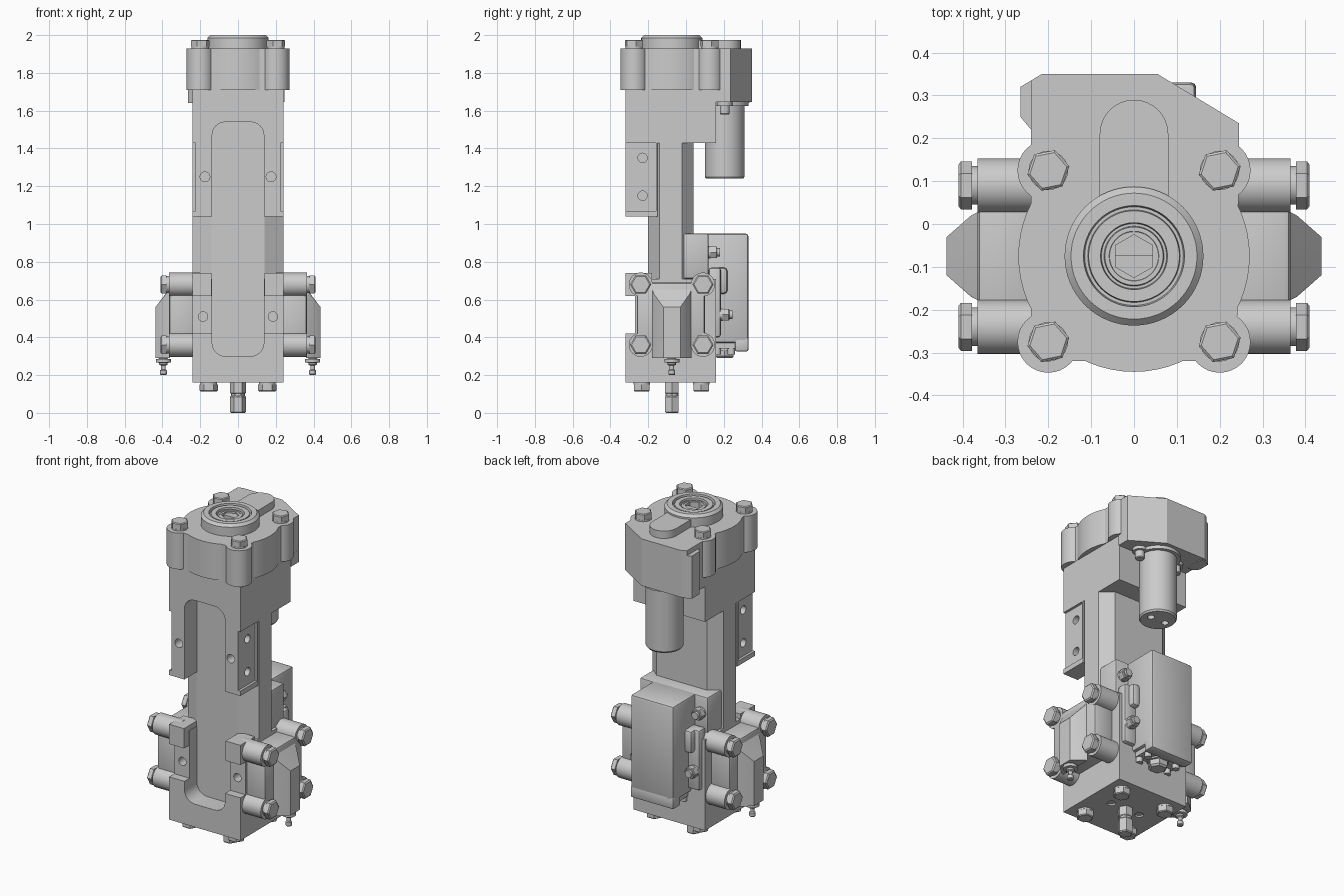
import bpy, bmesh, math
from mathutils import Matrix, Vector

if "Cube" in bpy.data.objects:
    bpy.data.objects.remove(bpy.data.objects["Cube"])

ROT = {'z': Matrix.Identity(4),
       'x': Matrix.Rotation(math.pi / 2, 4, 'Y'),
       'y': Matrix.Rotation(-math.pi / 2, 4, 'X')}


def finish(bm, name):
    bmesh.ops.recalc_face_normals(bm, faces=bm.faces)
    me = bpy.data.meshes.new(name)
    bm.to_mesh(me)
    bm.free()
    ob = bpy.data.objects.new(name, me)
    bpy.context.collection.objects.link(ob)
    return ob


def hull(name, pts):
    bm = bmesh.new()
    for p in pts:
        bm.verts.new(p)
    bmesh.ops.convex_hull(bm, input=bm.verts)
    bmesh.ops.dissolve_limit(bm, angle_limit=0.01, verts=bm.verts, edges=bm.edges)
    return finish(bm, name)


def box(name, x0, x1, y0, y1, z0, z1, bevel=0.0):
    bm = bmesh.new()
    bmesh.ops.create_cube(bm, size=1)
    for v in bm.verts:
        v.co = Vector(((x0, x1)[v.co.x > 0], (y0, y1)[v.co.y > 0], (z0, z1)[v.co.z > 0]))
    if bevel:
        bmesh.ops.bevel(bm, geom=bm.edges, offset=bevel, segments=2, profile=0.5, affect='EDGES')
    return finish(bm, name)


def prism(name, pts, lo, hi, axis='z'):
    # axis z: points are (x, y); axis y: points are (x, z)
    bm = bmesh.new()
    at = (lambda a, b, t: (a, b, t)) if axis == 'z' else (lambda a, b, t: (a, t, b))
    f = bm.faces.new([bm.verts.new(at(a, b, lo)) for a, b in pts])
    ext = bmesh.ops.extrude_face_region(bm, geom=[f])['geom']
    d = Vector(at(0, 0, hi - lo))
    bmesh.ops.translate(bm, vec=d, verts=[g for g in ext if isinstance(g, bmesh.types.BMVert)])
    return finish(bm, name)


def lathe(name, loc, prof, axis='z', seg=40, turn=0.0):
    # profile of (radius, height) spun about the axis, closed by end caps
    bm = bmesh.new()
    rings = []
    for r, h in prof:
        rings.append([bm.verts.new((r * math.cos(turn + 2 * math.pi * i / seg),
                                    r * math.sin(turn + 2 * math.pi * i / seg), h)) for i in range(seg)])
    for a, b in zip(rings, rings[1:]):
        for i in range(seg):
            j = (i + 1) % seg
            bm.faces.new((a[i], a[j], b[j], b[i]))
    bm.faces.new(rings[0])
    bm.faces.new(rings[-1])
    bmesh.ops.transform(bm, matrix=Matrix.Translation(loc) @ ROT[axis], verts=bm.verts)
    return finish(bm, name)


def cyl(name, loc, r, length, axis='z', seg=32, turn=0.0):
    return lathe(name, loc, [(r, 0), (r, length)], axis, seg, turn)


def bolt(name, loc, r, h, axis='z', turn=0.0):
    # hex head on a washer face; negative h points down the axis
    lathe(name + "_washer", loc, [(r * .92, -h * .1), (r * .92, h * .2)], axis, 24)
    lathe(name + "_head", loc, [(r, h * .2), (r, h * .9), (r * .88, h)], axis, 6, turn)


def cut(ob, *cutters):
    for c in cutters:
        c.hide_render = True
        m = ob.modifiers.new("cut", 'BOOLEAN')
        m.operation, m.solver, m.object = 'DIFFERENCE', 'EXACT', c
        bpy.context.view_layer.objects.active = ob
        bpy.ops.object.modifier_apply(modifier=m.name)


def rounded(x0, x1, z0, z1, r, n=6):
    pts = []
    for cx, cz, s in ((x1 - r, z1 - r, 0), (x0 + r, z1 - r, 1), (x0 + r, z0 + r, 2), (x1 - r, z0 + r, 3)):
        for i in range(n + 1):
            a = (s + i / n) * math.pi / 2
            pts.append((cx + r * math.cos(a), cz + r * math.sin(a)))
    return pts


CY = -0.075  # main axis in y
helpers = []


def tool(ob):
    helpers.append(ob)
    return ob


# Main body: chamfered column with blocks cut by the long front slot
slot = tool(prism("slot_cutter", rounded(-.137, .137, .3, 1.54, .07), -.5, -.2, 'y'))
prism("body_column", [(.14, -.2), (.24, -.14), (.24, -.02), (.17, .04), (-.17, .04), (-.24, -.02),
                      (-.24, -.14), (-.14, -.2)], .17, 1.7)
upper = box("upper_block", -.24, .24, -.32, .16, 1.43, 1.715)
pads = box("front_pads", -.24, .24, -.32, -.15, 1.04, 1.43)
lower = box("lower_block", -.24, .24, -.32, .16, .16, .42)
middle = box("middle_block", -.24, .24, -.27, .16, .42, .71)
shoulder = box("valve_shoulder", -.23, .23, -.1, .12, .71, .95, .012)
for b in (upper, pads, lower, middle):
    cut(b, slot)
for s in (-1, 1):
    hole = lambda p, r, ax: tool(cyl("hole_cutter", Vector(p), r, .12, ax, 20))
    sx = .26 * s if s < 0 else .2
    cut(pads, tool(box("pad_recess", *sorted((.225 * s, .3 * s)), -.4, -.16, 1.07, 1.5, 0)))
    cut(pads, *[hole((.17 if s > 0 else -.29, -.23, z), .025, 'x') for z in (1.15, 1.35)],
        hole((.175 * s, -.36, 1.25), .026, 'y'))
    cut(upper, hole((.2 if s > 0 else -.32, -.08, 1.67), .028, 'x'))
    cut(middle, hole((.185 * s, -.31, .51), .025, 'y'))
    cut(lower, hole((.1 * s, CY, .1), .025, 'z'))

# Side covers, bolt bosses and bleed fittings
for s in (-1, 1):
    ax = Vector((s, 0, 0))
    box("corner_block", *sorted((.14 * s, .24 * s)), -.32, -.18, .62, .74)
    box("side_cover", *sorted((.23 * s, .365 * s)), -.26, .1, .34, .69, .015)
    hull("cover_dome", [(.36 * s, y, z) for y in (-.18, .03) for z in (.29, .66)] +
         [(.38 * s, y, z) for y in (-.17, .02) for z in (.29, .63)] +
         [(.437 * s, y, z) for y in (-.12, -.03) for z in (.29, .56)])
    for y in (-.24, .09):
        for z in (.36, .68):
            lathe("cover_boss", (0, y, z), [(.063, .2 * s), (.063, .365 * s)], 'x')
            lathe("cover_bolt_washer", (0, y, z), [(.045, .36 * s), (.045, .378 * s)], 'x')
            lathe("cover_bolt_head", (0, y, z), [(.056, .378 * s), (.056, .404 * s), (.048, .41 * s)], 'x', 6, math.pi / 6 * 3)
    lathe("bleed_fitting", (.395 * s, CY, 0), [(.014, .2), (.018, .205), (.018, .225), (.012, .23), (.012, .25),
          (.022, .255), (.022, .265), (.04, .267), (.04, .285), (.022, .287), (.022, .3)], seg=20)

# Head: outline plate, round housing, bolt bosses and side tab
prism("head_plate", [(-.24, -.32), (.24, -.32), (.245, .235), (.055, .35), (-.215, .35), (-.24, .335)], 1.71, 1.93)
prism("head_overhang", [(-.24, .16), (.245, .16), (.245, .235), (.055, .35), (-.215, .35), (-.24, .335)], 1.645, 1.72)
prism("head_tab", [(-.2, .22), (-.24, .22), (-.265, .25), (-.265, .32), (-.24, .335), (-.2, .335)], 1.64, 1.9)
cyl("head_housing", (0, CY, 1.71), .27, .22, seg=64)
for x in (-.2, .2):
    for y in (-.275, .125):
        cyl("head_bolt_boss", (x, y, 1.71), .072, .22)
        bolt("head_bolt", (x, y, 1.93), .05, .045, turn=.2)

# Gear boss and centre collar with hex socket
prism("gear_boss", [(-.08, CY)] + [(.08, CY)] +
      [(.08 * math.cos(i * math.pi / 16), .21 + .08 * math.sin(i * math.pi / 16)) for i in range(17)], 1.92, 1.975)
collar = lathe("centre_collar", (0, CY, 0), [
    (.162, 1.92), (.162, 1.985), (.147, 2.0), (.118, 2.0), (.115, 1.98), (.108, 1.98), (.106, 1.995),
    (.078, 1.995), (.076, 1.975), (.07, 1.975), (.068, 1.988), (.058, 1.988), (.057, 1.985)], seg=64)
cut(collar, tool(cyl("socket_cutter", (0, CY, 1.94), .05, .1, seg=6, turn=math.pi / 6)))

# Motor under the overhang
motor = lathe("motor", (0, .205, 0), [(.105, 1.65), (.105, 1.25), (.098, 1.24)], seg=48)
cut(motor, *[tool(cyl("motor_hole", (x, .205, 1.2), .02, .08, seg=20)) for x in (-.05, .05)])
cyl("motor_flange", (0, .205, 1.625), .125, .025, seg=48)
for s in (-1, 1):
    cyl("motor_flange_ear", (.13 * s, .205, 1.625), .04, .025)
    lathe("motor_screw", (.13 * s, .205, 0), [(.026, 1.63), (.026, 1.585), (.022, 1.58)], seg=20)

# Valve block on the back with side pads and bolts
box("valve_block", -.145, .145, .1, .33, .37, .95, .015)
box("valve_lip", -.145, .145, .26, .33, .325, .4, .01)
for s in (-1, 1):
    box("valve_side_pad", *sorted((.13 * s, .22 * s)), .12, .185, .4, .77, .015)
    box("valve_side_boss", *sorted((.13 * s, .19 * s)), .12, .22, .63, .77, .02)
    for y, z in ((.12, .85), (.185, .52)):
        cyl("valve_stud", (.185 * s, y - .01, z), .022, .07, 'y', 20)
        bolt("valve_bolt", (.185 * s, y, z), .036, .045, 'y')
box("valve_end_plate", -.125, .125, .14, .265, .34, .375)
cyl("valve_end_boss", (0, .205, .33), .06, .02)
lathe("valve_plug", (0, .205, 0), [(.055, .34), (.055, .3), (.045, .29)], seg=6)
for x in (-.1, .1):
    for y in (.165, .24):
        cyl("plate_screw", (x, y, .31), .02, .04, seg=20)

# Bottom bolts and drive rod
for x in (-.155, .155):
    for y in (-.235, .08):
        bolt("base_bolt", (x, y, .16), .048, -.047)
lathe("rod_neck", (0, CY, 0), [(.034, .2), (.034, .09)], seg=24)
lathe("drive_rod", (0, CY, 0), [(.036, 0), (.042, .006), (.042, .085), (.036, .092), (.036, .1),
                               (.042, .106), (.042, .17)], seg=6)

# Remove cutters and shade by angle
for h in helpers:
    bpy.data.objects.remove(h)
bpy.ops.object.select_all(action='SELECT')
bpy.context.view_layer.objects.active = collar
bpy.ops.object.shade_smooth_by_angle(angle=math.radians(30))
